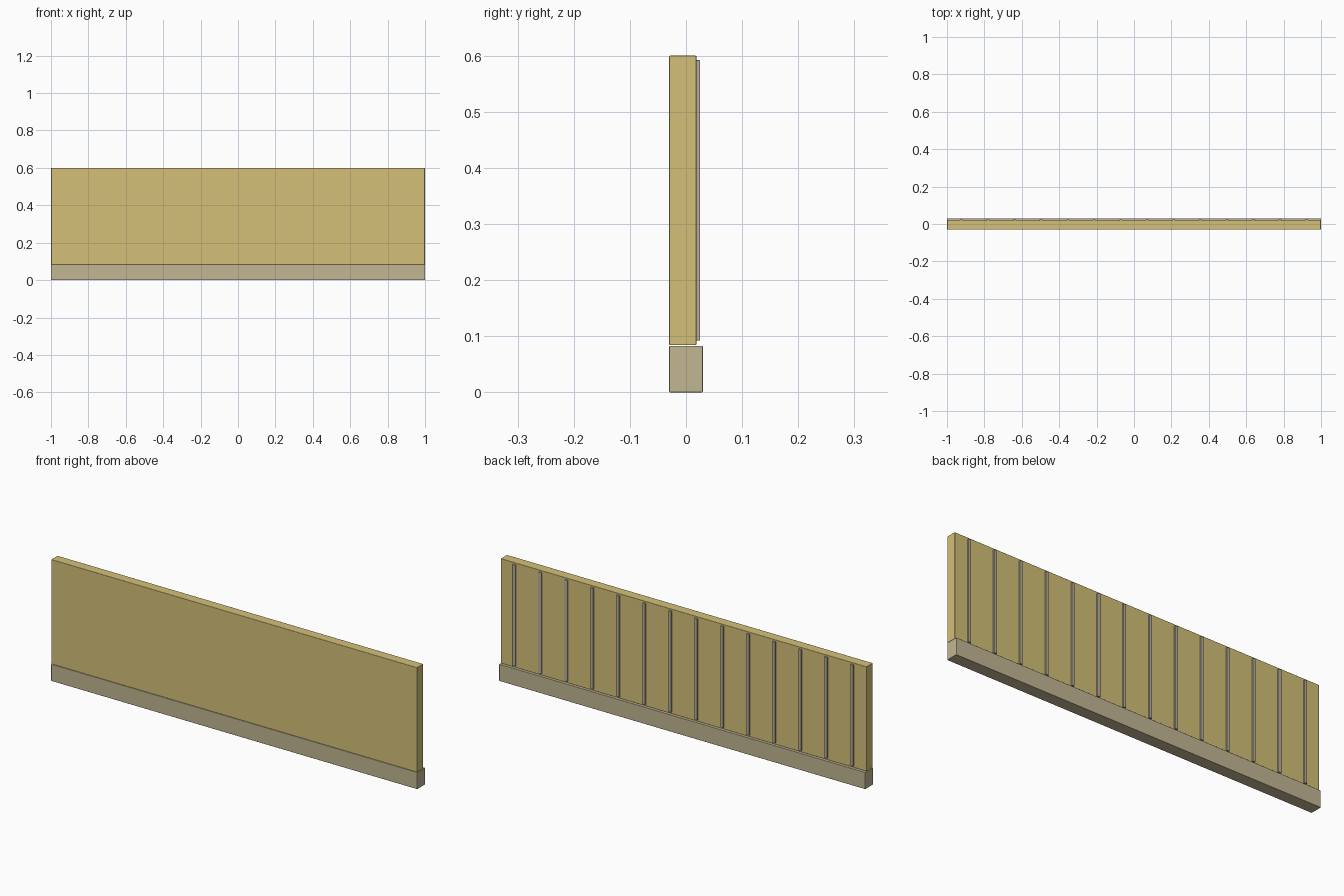
import bpy

if "Cube" in bpy.data.objects:
    bpy.data.objects.remove(bpy.data.objects["Cube"])


def material(name, rgb):
    m = bpy.data.materials.new(name)
    m.diffuse_color = (*rgb, 1.0)
    m.use_nodes = True
    m.node_tree.nodes["Principled BSDF"].inputs["Base Color"].default_value = m.diffuse_color
    return m


def box(name, lo, hi, mat, bevel):
    """Softly bevelled box between two corners, with flat-looking main faces."""
    bpy.ops.mesh.primitive_cube_add(size=1)
    ob = bpy.context.object
    ob.name = name
    for v in ob.data.vertices:
        v.co = [a + (c + 0.5) * (b - a) for a, b, c in zip(lo, hi, v.co)]
    ob.data.materials.append(mat)
    mod = ob.modifiers.new("soft_edges", 'BEVEL')
    mod.width = bevel
    mod.segments = 2
    bpy.ops.object.modifier_apply(modifier=mod.name)
    bpy.ops.object.shade_smooth()
    mod = ob.modifiers.new("flat_faces", 'WEIGHTED_NORMAL')
    mod.weight = 100
    bpy.ops.object.modifier_apply(modifier=mod.name)
    return ob


panel_mat = material("straw yellow", (0.66, 0.53, 0.19))
base_mat = material("stone beige", (0.54, 0.47, 0.29))
strip_mat = material("warm grey", (0.47, 0.43, 0.33))

# Plinth along the bottom
box("base_rail", (-1, -0.03, 0), (1, 0.03, 0.083), base_mat, 0.0015)

# Tall flat panel, flush with the plinth at the front
box("panel", (-0.999, -0.03, 0.084), (0.999, 0.0185, 0.6), panel_mat, 0.0015)

# Row of thin upright strips on the back
COUNT, REACH, HALF = 14, 0.922, 0.0075
for i in range(COUNT):
    x = -REACH + 2 * REACH * i / (COUNT - 1)
    box(f"back_strip_{i + 1}", (x - HALF, 0.015, 0.092), (x + HALF, 0.025, 0.592),
        strip_mat, 0.001)
